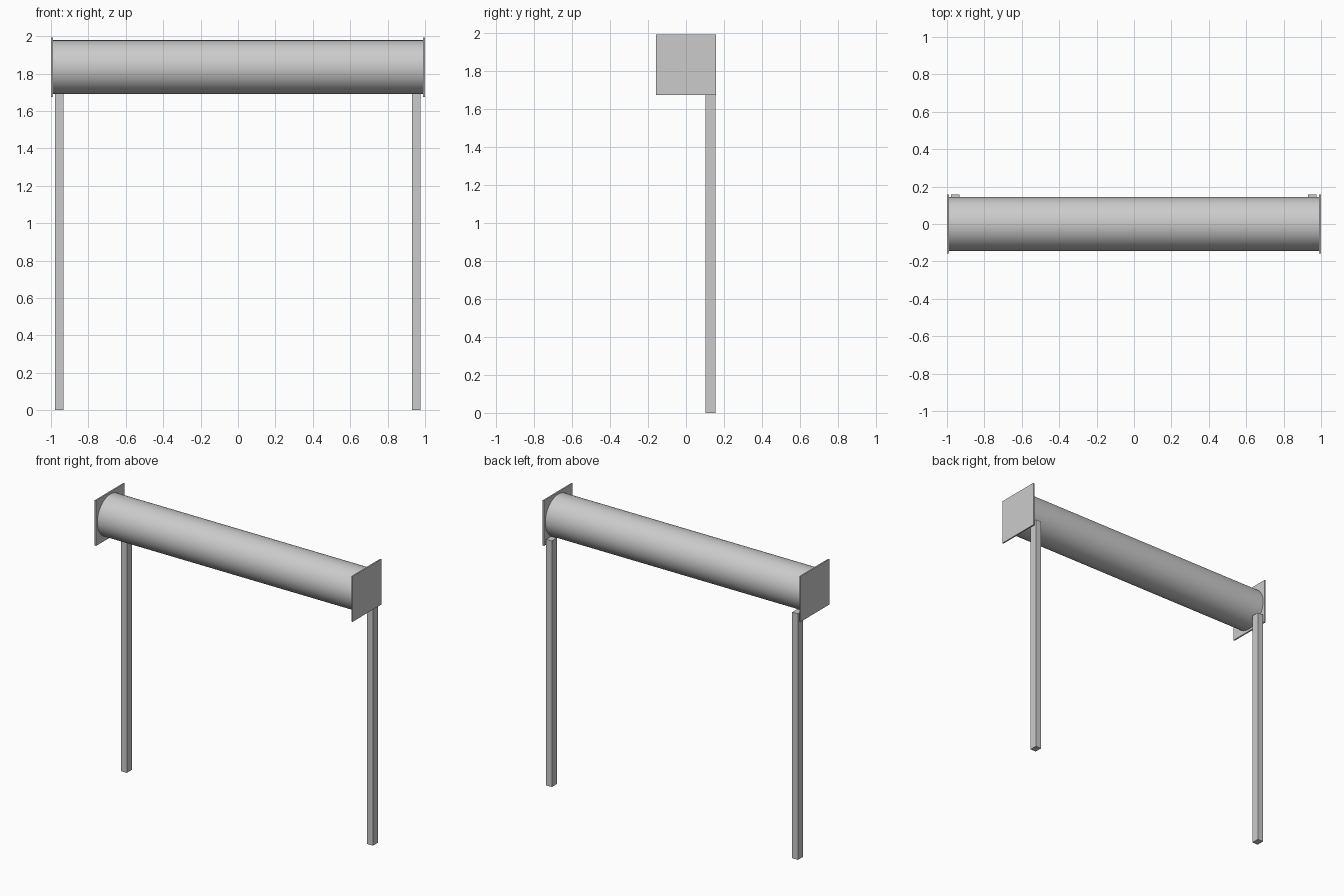
import bpy
import math

cube = bpy.data.objects.get("Cube")
if cube:
    bpy.data.objects.remove(cube, do_unlink=True)

# Single light grey finish
grey = bpy.data.materials.new("light grey")
grey.use_nodes = True
colour = (0.6, 0.6, 0.6, 1)
grey.diffuse_color = colour
grey.node_tree.nodes["Principled BSDF"].inputs["Base Color"].default_value = colour

ROLL_Z = 1.834
ROLL_R = 0.144
PLATE = 0.318
POST_TOP = 1.725


def box(name, size, centre):
    bpy.ops.mesh.primitive_cube_add(size=1, location=centre)
    obj = bpy.context.object
    obj.name = name
    obj.scale = size
    bpy.ops.object.transform_apply(location=False, rotation=False, scale=True)
    obj.data.materials.append(grey)
    return obj


# Horizontal roller
bpy.ops.mesh.primitive_cylinder_add(vertices=64, radius=ROLL_R, depth=1.98,
                                    location=(0, 0, ROLL_Z),
                                    rotation=(0, math.pi / 2, 0))
roller = bpy.context.object
roller.name = "roller"
roller.data.materials.append(grey)
bpy.ops.object.shade_smooth_by_angle(angle=math.radians(30))

# Square end plates and rear support posts
for side, sign, post_x in (("left", 1, 0.953), ("right", -1, -0.956)):
    box(side + "_end_plate", (0.01, PLATE, PLATE), (sign * 0.995, 0, ROLL_Z))
    box(side + "_post", (0.045, 0.055, POST_TOP), (post_x, 0.129, POST_TOP / 2))
